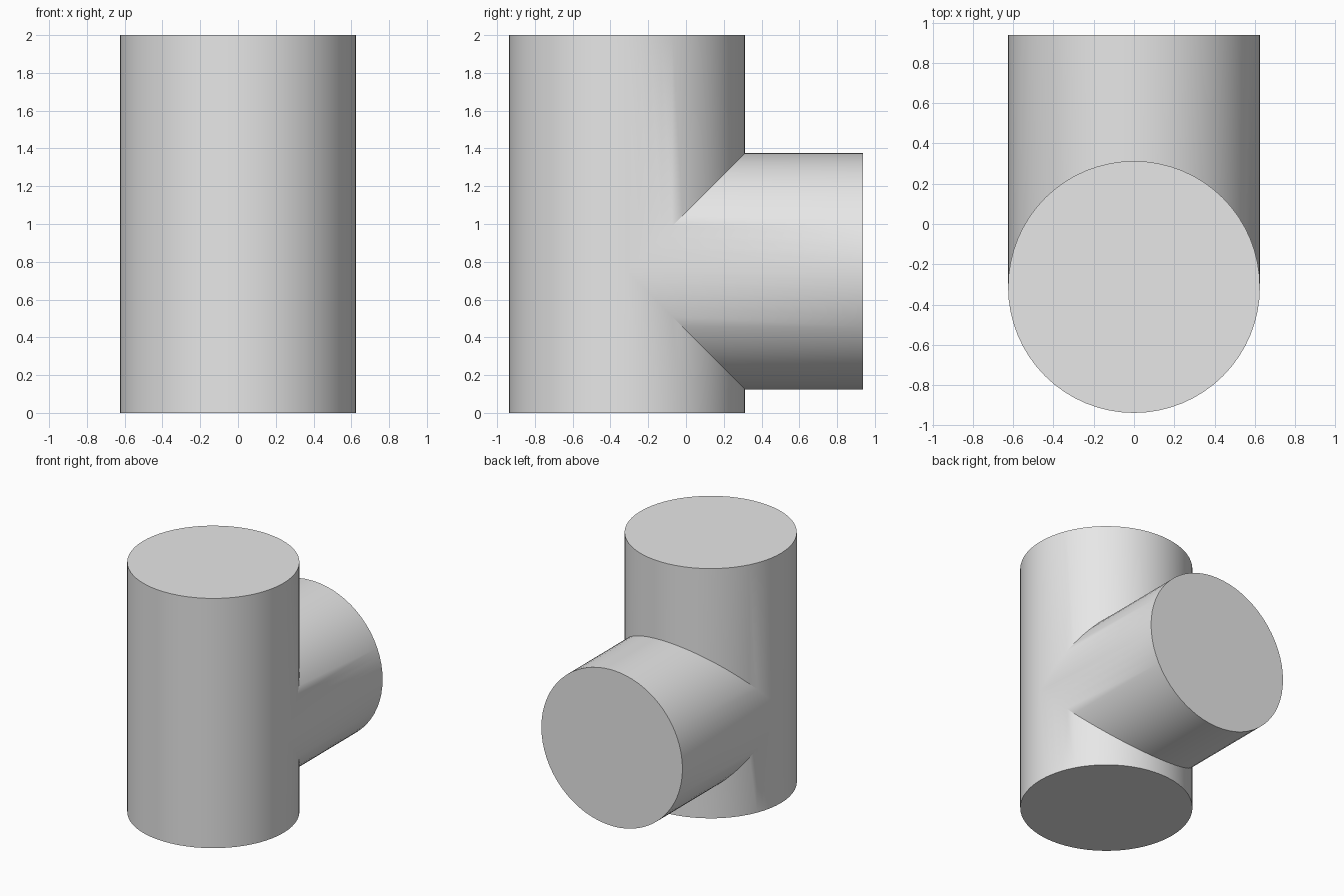
import bpy
import bmesh
from math import sin, cos, tau, radians

R = 0.625          # radius of both cylinders
HEIGHT = 2.0       # column height
AXIS_Y = -0.3125   # column axis
AXIS_Z = 0.75      # branch axis
END_Y = 0.9375     # branch end
N = 64

old = bpy.data.objects.get("Cube")
if old:
    bpy.data.objects.remove(old, do_unlink=True)

grey = bpy.data.materials.new("plain grey")
grey.use_nodes = True
colour = (0.8, 0.8, 0.8, 1)
grey.diffuse_color = colour
grey.node_tree.nodes["Principled BSDF"].inputs["Base Color"].default_value = colour

bm = bmesh.new()


def ring(point):
    """Closed loop of vertices, one per angle; point(s, c) gives a position."""
    return [bm.verts.new(point(sin(tau * i / N), cos(tau * i / N))) for i in range(N)]


def bridge(a, b):
    """Quads between two matching loops."""
    for i in range(N):
        j = (i + 1) % N
        bm.faces.new((a[i], a[j], b[j], b[i]))


# Column: lower and upper walls, parting around the branch at the back
bottom = ring(lambda s, c: (R * s, AXIS_Y + R * c, 0))
low_seam = ring(lambda s, c: (R * s, AXIS_Y + R * c, AXIS_Z - R * max(c, 0)))
high_seam = ring(lambda s, c: (R * s, AXIS_Y + R * c, AXIS_Z + R * max(c, 0)))
top = ring(lambda s, c: (R * s, AXIS_Y + R * c, HEIGHT))
bridge(bottom, low_seam)
bridge(high_seam, top)

# Branch: from the mitred seam to its flat end
mitre = ring(lambda s, c: (R * s, AXIS_Y + R * abs(c), AXIS_Z + R * c))
end = ring(lambda s, c: (R * s, END_Y, AXIS_Z + R * c))
bridge(mitre, end)

# Flat caps
for loop in (bottom, top, end):
    bm.faces.new(loop)

# Join the seams into one closed skin
bmesh.ops.remove_doubles(bm, verts=bm.verts[:], dist=0.0005)
bmesh.ops.recalc_face_normals(bm, faces=bm.faces[:])

mesh = bpy.data.meshes.new("tee_pipe")
bm.to_mesh(mesh)
bm.free()
mesh.materials.append(grey)
tee = bpy.data.objects.new("tee_pipe", mesh)
bpy.context.collection.objects.link(tee)

# Smooth walls with crisp rims and seam
bpy.ops.object.select_all(action='DESELECT')
tee.select_set(True)
bpy.context.view_layer.objects.active = tee
bpy.ops.object.shade_smooth_by_angle(angle=radians(30))
